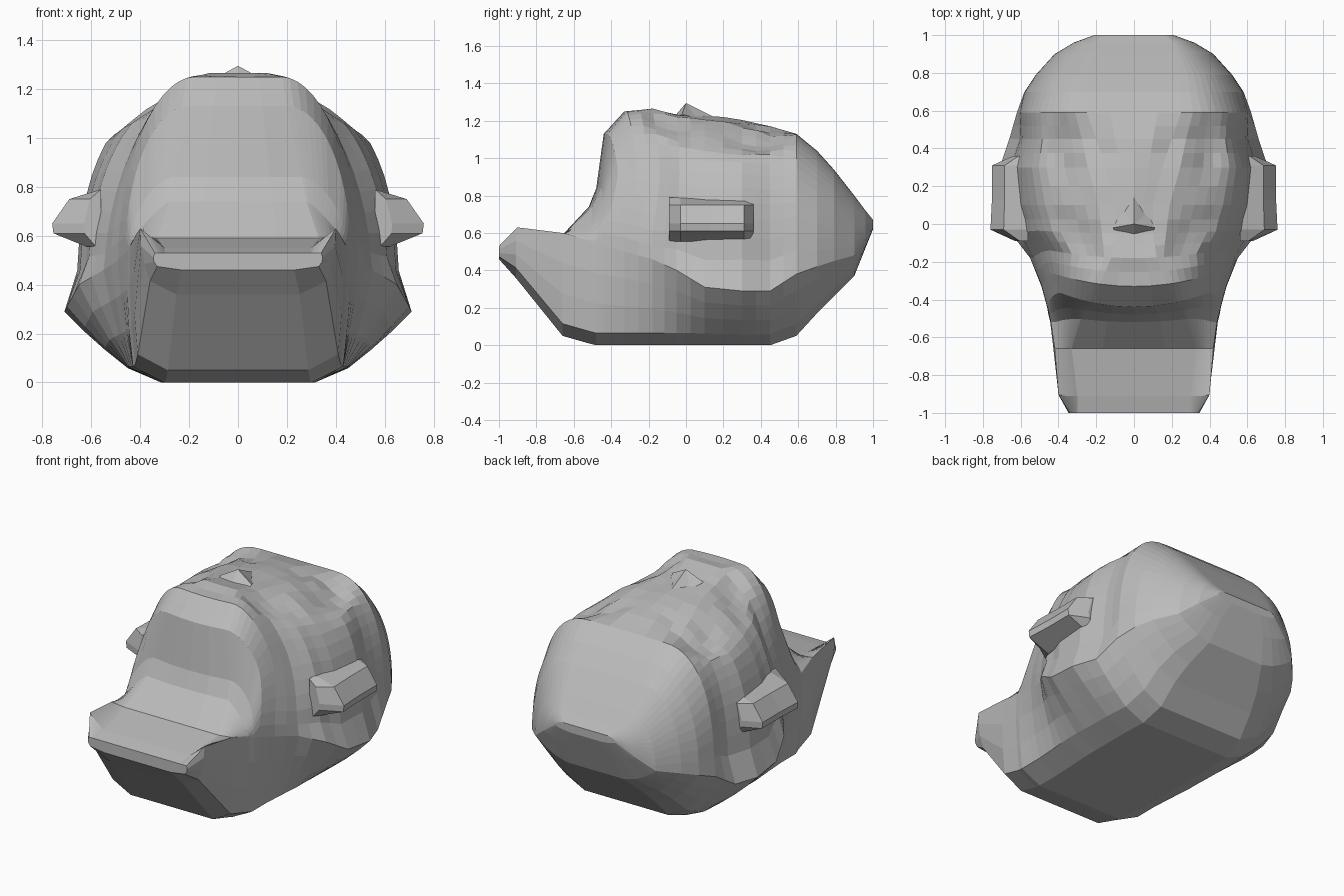
import bpy, bmesh, math

if "Cube" in bpy.data.objects:
    bpy.data.objects.remove(bpy.data.objects["Cube"])

grey = bpy.data.materials.new("plain grey")
grey.diffuse_color = (0.5, 0.5, 0.5, 1)
grey.use_nodes = True
grey.node_tree.nodes["Principled BSDF"].inputs["Base Color"].default_value = grey.diffuse_color

# Head cross-sections from neck to crown:
# y, bottom z, bottom half width, max half width, its z, top z, flat top half width, roundness
RINGS = [
    (-1.0, .46, .33, .34, .53, .53, .30, 1),
    (-.91, .36, .36, .40, .63, .55, .30, 1),
    (-.66, .05, .41, .42, .60, .59, .33, 1),
    (-.52, .01, .42, .44, .56, .74, .28, 1.2),
    (-.48, 0, .43, .45, .54, .84, .26, 1.7),
    (-.44, 0, .43, .46, .53, 1.13, .20, 2.0),
    (-.33, 0, .43, .49, .50, 1.25, .18, 1.9),
    (-.18, 0, .44, .55, .46, 1.265, .12, 1.8),
    (-.05, 0, .45, .65, .40, 1.23, .10, 2.2),
    (.10, 0, .45, .70, .31, 1.21, .10, 2.4),
    (.30, 0, .45, .71, .29, 1.19, .15, 2.6),
    (.45, 0, .44, .66, .29, 1.17, .20, 2.6),
    (.59, .05, .42, .62, .38, 1.13, .25, 2.5),
    (.70, .17, .40, .58, .42, 1.04, .25, 2.2),
    (.79, .26, .36, .52, .45, .94, .25, 2.2),
    (.90, .37, .28, .42, .48, .80, .22, 2),
    (.96, .52, .22, .32, .56, .72, .20, 2),
    (1.0, .62, .15, .21, .64, .67, .15, 2),
]


def bump(x, y, cx, cy, rx, ry, p=2):
    """Hill of height 1 that falls to 0 at its rim; a low p gives a steep rim."""
    d = ((x - cx) / rx) ** 2 + ((y - cy) / ry) ** 2
    return (1 - d) ** p if d < 1 else 0


def face_relief(x, y, z):
    """Flattened temples, eye sockets, nose bridge, cheeks and mouth."""
    if z < .85:
        return z
    if -.25 < y < .56:
        z = min(z, 1.07 + .65 * (.42 - x))
    z -= .055 * bump(x, y, .30, .39, .19, .18, 1)
    z += .035 * bump(x, y, .29, .35, .12, .11)
    z += .02 * bump(x, y, 0, .18, .12, .3)
    z += .02 * bump(x, y, .36, .12, .14, .10)
    z -= .02 * bump(x, y, .25, -.08, .12, .14)
    z -= .02 * bump(x, y, 0, -.28, .2, .04)
    return z


def half_section(y, zb, c, w, zw, zt, wt, n):
    edge = zb + min(.2 * (zw - zb), .065)
    pts = [(0, zb), (.7 * c, zb), (c, edge)]
    # lower side, gently bulged
    for t in (.33, .67):
        pts.append((c + (w - c) * t + .01, edge + (zw - edge) * t))
    # the widest edge stands a little proud of the wall above it
    pts.append((w, zw))
    w -= .05 * max(0, min(1, (y + .2) / .2, (.62 - y) / .15))
    # upper side, rounded by a superellipse
    steps = 14
    for i in range(1, steps):
        a = math.pi / 2 * i / steps
        pts.append((wt + (w - wt) * math.cos(a) ** (2 / n),
                    zw + (zt - zw) * math.sin(a) ** (2 / n)))
    pts += [(wt, zt), (wt / 2, zt), (0, zt)]
    # the jaw curves back towards its sides, fading out along the face
    jaw = .5 * max(0, min(1, -y / .44))
    return [(x, y + jaw * x * x * max(0, min(1, (z - .6) * 3)),
             face_relief(x, y, z)) for x, z in pts]


def make_object(name, bm):
    bmesh.ops.recalc_face_normals(bm, faces=bm.faces)
    mesh = bpy.data.meshes.new(name)
    bm.to_mesh(mesh)
    bm.free()
    mesh.materials.append(grey)
    ob = bpy.data.objects.new(name, mesh)
    bpy.context.collection.objects.link(ob)
    return ob


def loft(name, sections):
    bm = bmesh.new()
    loops = [[bm.verts.new(p) for p in s] for s in sections]
    for a, b in zip(loops, loops[1:]):
        for i in range(len(a)):
            j = (i + 1) % len(a)
            bm.faces.new((a[i], a[j], b[j], b[i]))
    bm.faces.new(loops[0])
    bm.faces.new(loops[-1])
    return make_object(name, bm)


# Head and neck, with extra rings between sections over the face
rows = []
for a, b in zip(RINGS, RINGS[1:]):
    rows.append(a)
    if -.45 < a[0] < .5:
        rows.append(tuple((p + q) / 2 for p, q in zip(a, b)))
rows.append(RINGS[-1])
sections = []
for row in rows:
    half = half_section(*row)
    sections.append(half + [(-x, y, z) for x, y, z in half[-2:0:-1]])
loft("head_and_neck", sections)

# Nose tip with flared wings
bm = bmesh.new()
ridge, tip, base = [bm.verts.new(p) for p in
                    ((0, .16, 1.215), (0, 0, 1.295), (0, -.06, 1.225))]
for s in (1, -1):
    wing = bm.verts.new((.11 * s, -.02, 1.235))
    root = bm.verts.new((.07 * s, .06, 1.21))
    foot = bm.verts.new((.10 * s, -.05, 1.215))
    bm.faces.new((ridge, root, tip))
    bm.faces.new((root, wing, tip))
    bm.faces.new((wing, foot, base, tip))
make_object("nose", bm)

# Ears: wedge profile swept along the head, tapering in at both ends
EAR = [(.56, .79), (.69, .75), (.76, .65), (.755, .61), (.62, .555), (.56, .55)]
for s, side in ((1, "right"), (-1, "left")):
    ear = []
    for y, k in ((-.09, .35), (-.03, 1), (.13, .96), (.31, .96), (.36, .4)):
        ear.append([(s * (.56 + (x - .56) * k), y, z) for x, z in EAR])
    loft(side + "_ear", ear)
